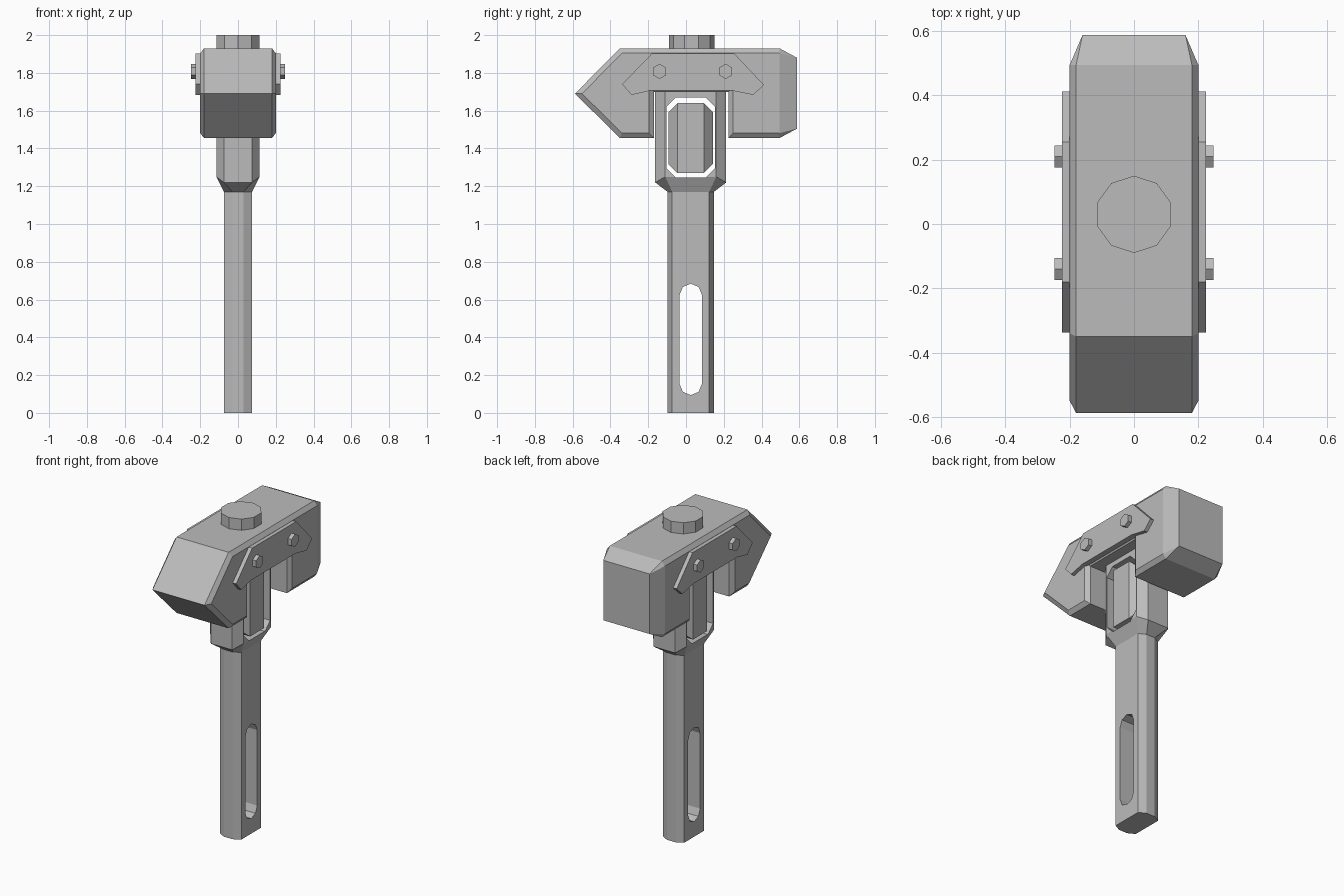
import bpy, bmesh, math

if "Cube" in bpy.data.objects:
    bpy.data.objects.remove(bpy.data.objects["Cube"])

steel = bpy.data.materials.new("grey steel")
steel.diffuse_color = (0.5, 0.5, 0.5, 1)
steel.use_nodes = True
steel.node_tree.nodes["Principled BSDF"].inputs["Base Color"].default_value = steel.diffuse_color
YC = 0.025  # centre line of the handle


def finish(name, bm):
    bmesh.ops.recalc_face_normals(bm, faces=bm.faces)
    me = bpy.data.meshes.new(name)
    bm.to_mesh(me)
    bm.free()
    me.materials.append(steel)
    ob = bpy.data.objects.new(name, me)
    bpy.context.collection.objects.link(ob)
    return ob


def loft(name, rings):
    """Skin a list of equal-length point rings and cap both ends."""
    bm = bmesh.new()
    vs = [[bm.verts.new(p) for p in r] for r in rings]
    n = len(vs[0])
    for a, b in zip(vs, vs[1:]):
        for i in range(n):
            j = (i + 1) % n
            bm.faces.new((a[i], a[j], b[j], b[i]))
    bm.faces.new(vs[0])
    bm.faces.new(vs[-1])
    return finish(name, bm)


def along_x(name, layers):
    """Loft (y, z) profiles at given x positions."""
    return loft(name, [[(x, y, z) for y, z in prof] for x, prof in layers])


def boolean(ob, cutter, op):
    m = ob.modifiers.new(op.lower(), 'BOOLEAN')
    m.operation, m.solver, m.object = op, 'EXACT', cutter
    cutter.hide_render = True
    cutter.display_type = 'WIRE'


def octagon(cy, hy, z0, z1, c):
    return [(cy - hy, z0 + c), (cy - hy + c, z0), (cy + hy - c, z0), (cy + hy, z0 + c),
            (cy + hy, z1 - c), (cy + hy - c, z1), (cy - hy + c, z1), (cy - hy, z1 - c)]


# head: wedge front, notch for the handle, chamfered side edges
outer = [(-.588, 1.69), (-.35, 1.93), (.495, 1.93), (.495, 1.455), (.225, 1.455),
         (.225, 1.70), (-.17, 1.70), (-.17, 1.455), (-.35, 1.455)]
inner = [(-.55, 1.69), (-.34, 1.904), (.495, 1.904), (.495, 1.481), (.25, 1.481),
         (.25, 1.726), (-.197, 1.726), (-.197, 1.481), (-.34, 1.481)]
along_x("hammer_head", [(-.2, inner), (-.18, outer), (.18, outer), (.2, inner)])

# tapered striking face at the back
bm = bmesh.new()
for s in (-1, 1):
    for x, y, z in ((.18, .495, 1.93), (.2, .495, 1.904), (.2, .495, 1.481),
                    (.18, .495, 1.455), (.16, .588, 1.88), (.16, .588, 1.505)):
        bm.verts.new((s * x, y, z))
bmesh.ops.convex_hull(bm, input=bm.verts)
bmesh.ops.dissolve_limit(bm, angle_limit=0.01, verts=bm.verts, edges=bm.edges)
finish("striking_face", bm)


# handle: eight-sided shaft widening into a collar
def section(ax, ay, bx, by):
    return [(-ax, -ay), (ax, -ay), (bx, -by), (bx, by), (ax, ay), (-ax, ay), (-bx, by), (-bx, -by)]


def ring(sec, z_end, z_side):
    return [(x, YC + y, z_end if i in (0, 1, 4, 5) else z_side) for i, (x, y) in enumerate(sec)]


shaft = section(.03, .122, .074, .098)
collar = section(.074, .188, .115, .135)
handle = loft("handle", [ring(shaft, 0, 0), ring(shaft, 1.17, 1.17),
                         ring(collar, 1.22, 1.25), ring(collar, 1.715, 1.715)])

# window through the collar
window = along_x("window_cutter", [(x, octagon(YC, .128, 1.245, 1.67, .05)) for x in (-.3, .3)])
boolean(handle, window, 'DIFFERENCE')

# long rounded slot in the shaft
slot = []
for zc, a0 in ((.625, 0), (.153, math.pi)):
    for i in range(5):
        a = a0 + i * math.pi / 4
        slot.append((YC + .059 * math.cos(a), zc + .059 * math.sin(a)))
slot_cut = along_x("slot_cutter", [(x, slot) for x in (-.3, .3)])
boolean(handle, slot_cut, 'DIFFERENCE')

# core block inside the collar window
core = along_x("collar_core", [(x, octagon(YC, .118, 1.27, 1.64, .048)) for x in (-.115, .115)])
core_sec = section(.065, .118, .115, .07)
core_cut = loft("core_shaper", [[(x, YC + y, z) for x, y in core_sec] for z in (1.1, 1.8)])
boolean(core, core_cut, 'INTERSECT')

# ten-sided cap on top of the head
loft("top_cap", [[(.12 * math.sin(i * math.pi / 5), .03 + .12 * math.cos(i * math.pi / 5), z)
                  for i in range(10)] for z in (1.9, 2.0)])

# side plates and hexagonal bolts
plate = [(-.338, 1.74), (-.18, 1.903), (.255, 1.903), (.412, 1.737), (.357, 1.683),
         (.245, 1.706), (-.19, 1.706), (-.288, 1.683)]
for s, side in ((-1, "left"), (1, "right")):
    along_x(side + "_side_plate", [(s * x, plate) for x in (.19, .224)])
    for y, end in ((-.14, "front"), (.21, "back")):
        hexa = [(y + .04 * math.sin(i * math.pi / 3), 1.808 + .04 * math.cos(i * math.pi / 3))
                for i in range(6)]
        along_x(side + "_" + end + "_bolt", [(s * x, hexa) for x in (.21, .248)])
